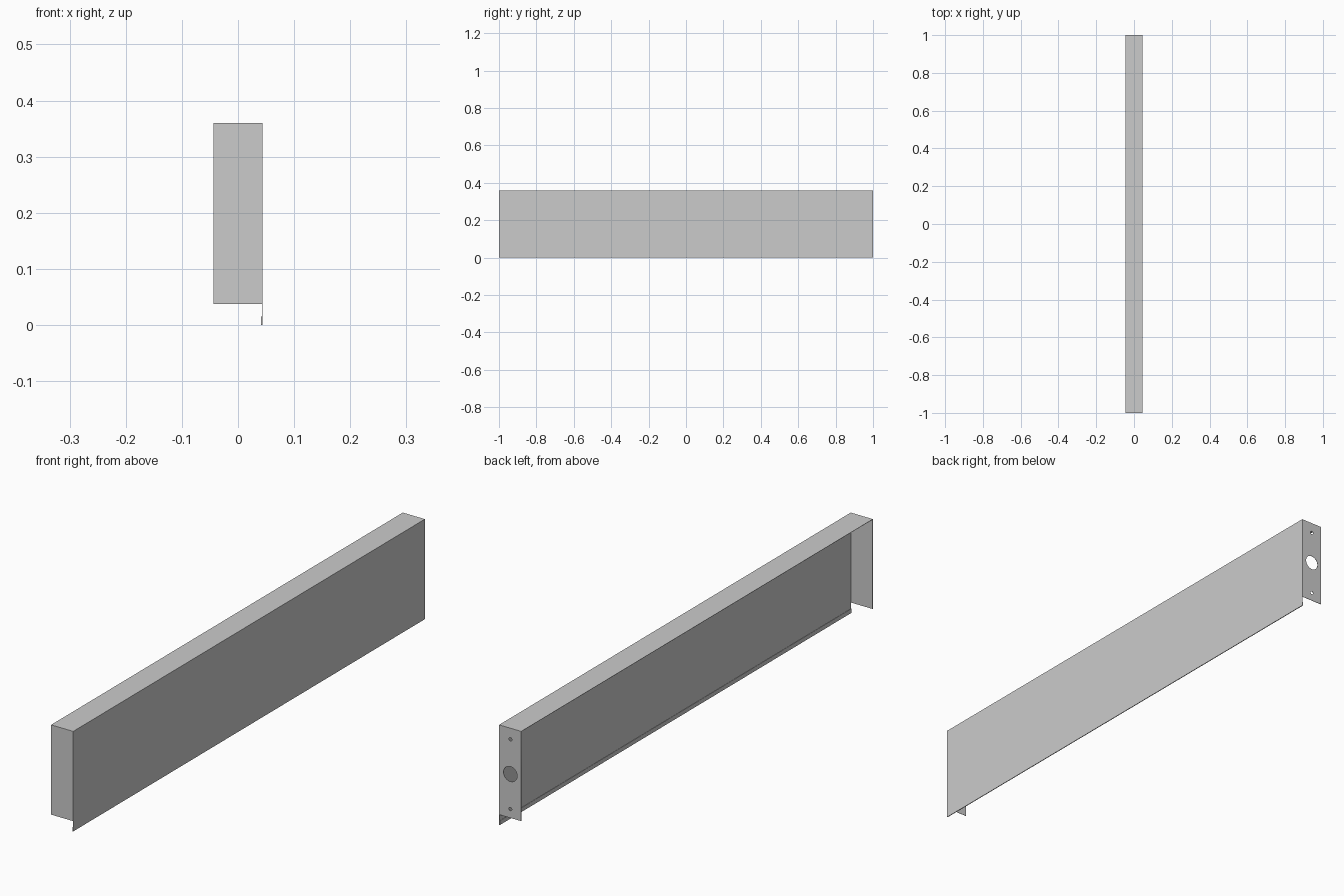
import bpy, bmesh, math

if "Cube" in bpy.data.objects:
    bpy.data.objects.remove(bpy.data.objects["Cube"])

T = 0.0012          # sheet thickness
W = 0.044           # half width
H = 0.36            # height
L = 1.0             # half length
Z0 = 0.037          # bottom of end plates


def finish(name, bm):
    bmesh.ops.recalc_face_normals(bm, faces=bm.faces)
    me = bpy.data.meshes.new(name)
    bm.to_mesh(me)
    bm.free()
    ob = bpy.data.objects.new(name, me)
    bpy.context.collection.objects.link(ob)
    return ob


def extrude_profile(name, pts):
    """Closed x/z profile swept along the full length in y."""
    bm = bmesh.new()
    face = bm.faces.new([bm.verts.new((x, -L, z)) for x, z in pts])
    ext = bmesh.ops.extrude_face_region(bm, geom=[face])
    verts = [v for v in ext["geom"] if isinstance(v, bmesh.types.BMVert)]
    bmesh.ops.translate(bm, verts=verts, vec=(0, 2 * L, 0))
    return finish(name, bm)


def circle(cx, cz, r, n):
    return [(cx + r * math.cos(2 * math.pi * i / n),
             cz + r * math.sin(2 * math.pi * i / n)) for i in range(n)]


def end_plate(name, y, holes=()):
    """Flat plate from a filled 2D outline; inner loops become holes."""
    x1, z1 = W - T, H - T
    loops = [[(-W, Z0), (x1, Z0), (x1, z1), (-W, z1)]]
    loops += [circle(*h) for h in holes]
    cu = bpy.data.curves.new(name, 'CURVE')
    cu.dimensions = '2D'
    cu.fill_mode = 'BOTH'
    cu.extrude = T / 2
    for pts in loops:
        sp = cu.splines.new('POLY')
        sp.points.add(len(pts) - 1)
        for p, (x, z) in zip(sp.points, pts):
            p.co = (x, z, 0, 1)
        sp.use_cyclic_u = True
    ob = bpy.data.objects.new(name, cu)
    bpy.context.collection.objects.link(ob)
    ob.rotation_euler = (math.pi / 2, 0, 0)
    ob.location = (0, y, 0)
    bpy.ops.object.select_all(action='DESELECT')
    ob.select_set(True)
    bpy.context.view_layer.objects.active = ob
    bpy.ops.object.convert(target='MESH')
    return bpy.context.object


# bent sheet: top, long face and folded hem along the lower edge
hem, gap = 0.015, 0.0004
extrude_profile("cover_sheet", [
    (-W, H), (W, H), (W, 0), (W - 2 * T - gap, 0),
    (W - 2 * T - gap, hem), (W - T - gap, hem), (W - T - gap, T),
    (W - T, T), (W - T, H - T), (-W, H - T)])

# plain end and end with cable hole and two screw holes
end_plate("plain_end_plate", -L + T / 2)
end_plate("drilled_end_plate", L - T / 2, [
    (-0.001, 0.195, 0.027, 32),
    (-0.001, 0.320, 0.006, 16),
    (-0.001, 0.069, 0.006, 16)])
